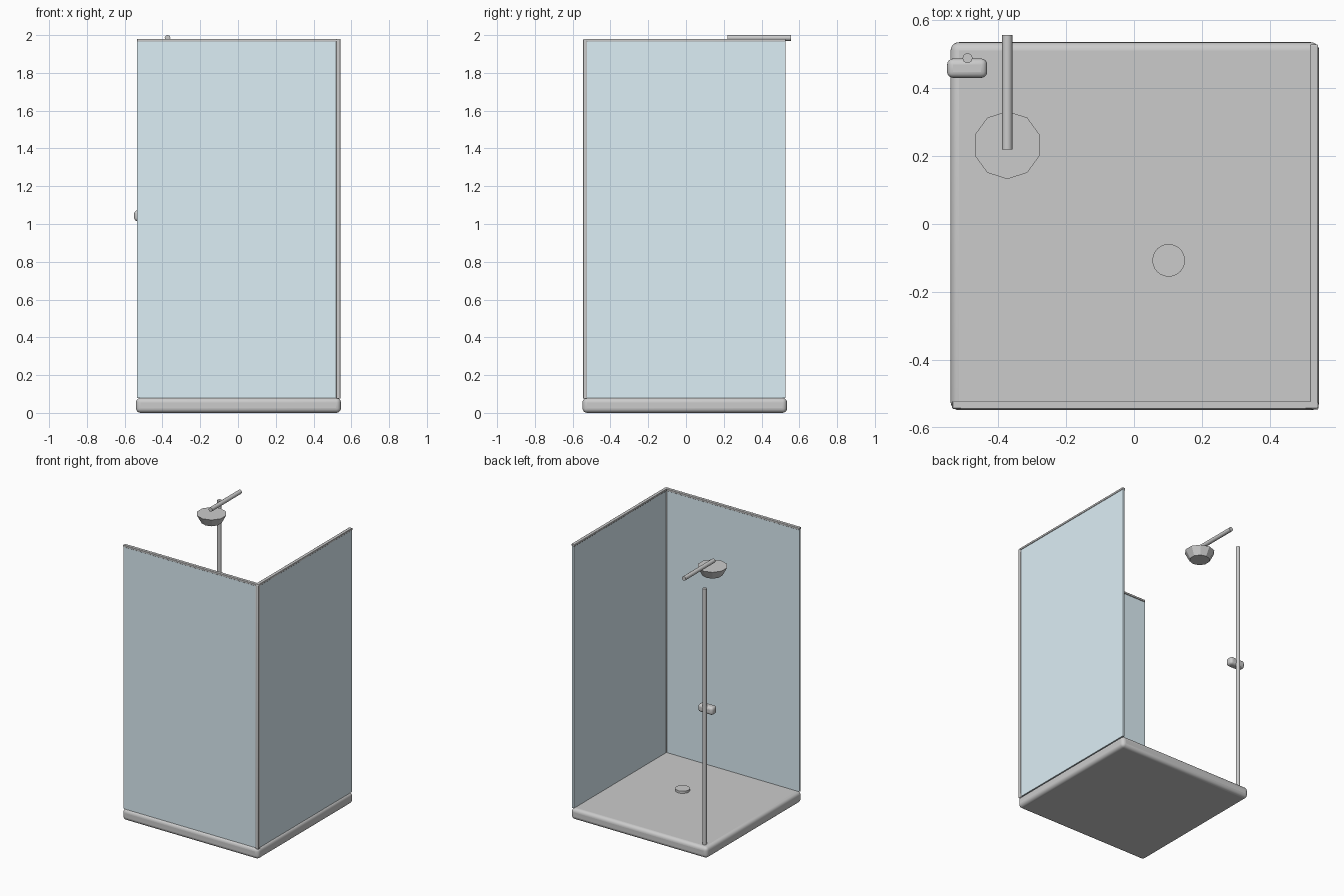
import bpy, math

if "Cube" in bpy.data.objects:
    bpy.data.objects.remove(bpy.data.objects["Cube"])


def material(name, rgb):
    m = bpy.data.materials.new(name)
    m.diffuse_color = (*rgb, 1)
    m.use_nodes = True
    m.node_tree.nodes["Principled BSDF"].inputs["Base Color"].default_value = m.diffuse_color
    return m


WHITE = material("white_acrylic", (0.9, 0.9, 0.91))
METAL = material("metal", (0.68, 0.69, 0.71))
GLASS = material("glass", (0.72, 0.86, 0.92))


def finish(ob, name, mat, smooth=True):
    ob.name = name
    ob.data.materials.append(mat)
    if smooth:
        bpy.ops.object.shade_smooth_by_angle(angle=math.radians(35))
    return ob


def box(name, lo, hi, mat, bevel=0, segments=3):
    """Box between two corners, optionally with rounded edges."""
    bpy.ops.mesh.primitive_cube_add(size=1, location=[(a + b) / 2 for a, b in zip(lo, hi)])
    ob = bpy.context.object
    ob.scale = [b - a for a, b in zip(lo, hi)]
    bpy.ops.object.transform_apply(location=False, rotation=False, scale=True)
    if bevel:
        mod = ob.modifiers.new("Bevel", 'BEVEL')
        mod.width, mod.segments = bevel, segments
    return finish(ob, name, mat, bevel > 0)


def cyl(name, loc, r, length, mat, rot=(0, 0, 0), sides=16):
    bpy.ops.mesh.primitive_cylinder_add(vertices=sides, radius=r, depth=length,
                                        location=loc, rotation=rot)
    return finish(bpy.context.object, name, mat)


# Tray and drain
box("shower_tray", (-0.54, -0.548, 0), (0.545, 0.535, 0.08), WHITE, 0.025, 5)
cyl("drain_cover", (0.102, -0.107, 0.085), 0.048, 0.022, METAL, sides=24)

# Glass panels
box("front_glass", (-0.535, -0.54, 0.08), (0.53, -0.526, 1.968), GLASS)
box("side_glass", (0.524, -0.53, 0.08), (0.538, 0.527, 1.968), GLASS)

# Top rails and corner post
box("front_rail", (-0.535, -0.544, 1.965), (0.54, -0.521, 1.98), METAL, 0.003, 2)
box("side_rail", (0.518, -0.541, 1.965), (0.542, 0.528, 1.98), METAL, 0.003, 2)
box("corner_post", (0.52, -0.546, 0.075), (0.543, -0.523, 1.978), METAL, 0.004, 2)

# Riser pipe and mixer valve
cyl("riser_pipe", (-0.49, 0.488, 0.995), 0.0145, 1.85, METAL)
box("mixer_valve", (-0.55, 0.43, 1.015), (-0.432, 0.487, 1.072), METAL, 0.018, 4)

# Overhead arm and ten-sided faceted head
cyl("shower_arm", (-0.373, 0.388, 1.985), 0.015, 0.337, METAL, rot=(math.pi / 2, 0, 0))
bpy.ops.mesh.primitive_cone_add(vertices=10, radius1=0.068, radius2=0.1, depth=0.06,
                                location=(-0.373, 0.232, 1.922))
finish(bpy.context.object, "shower_head", METAL, smooth=False)
